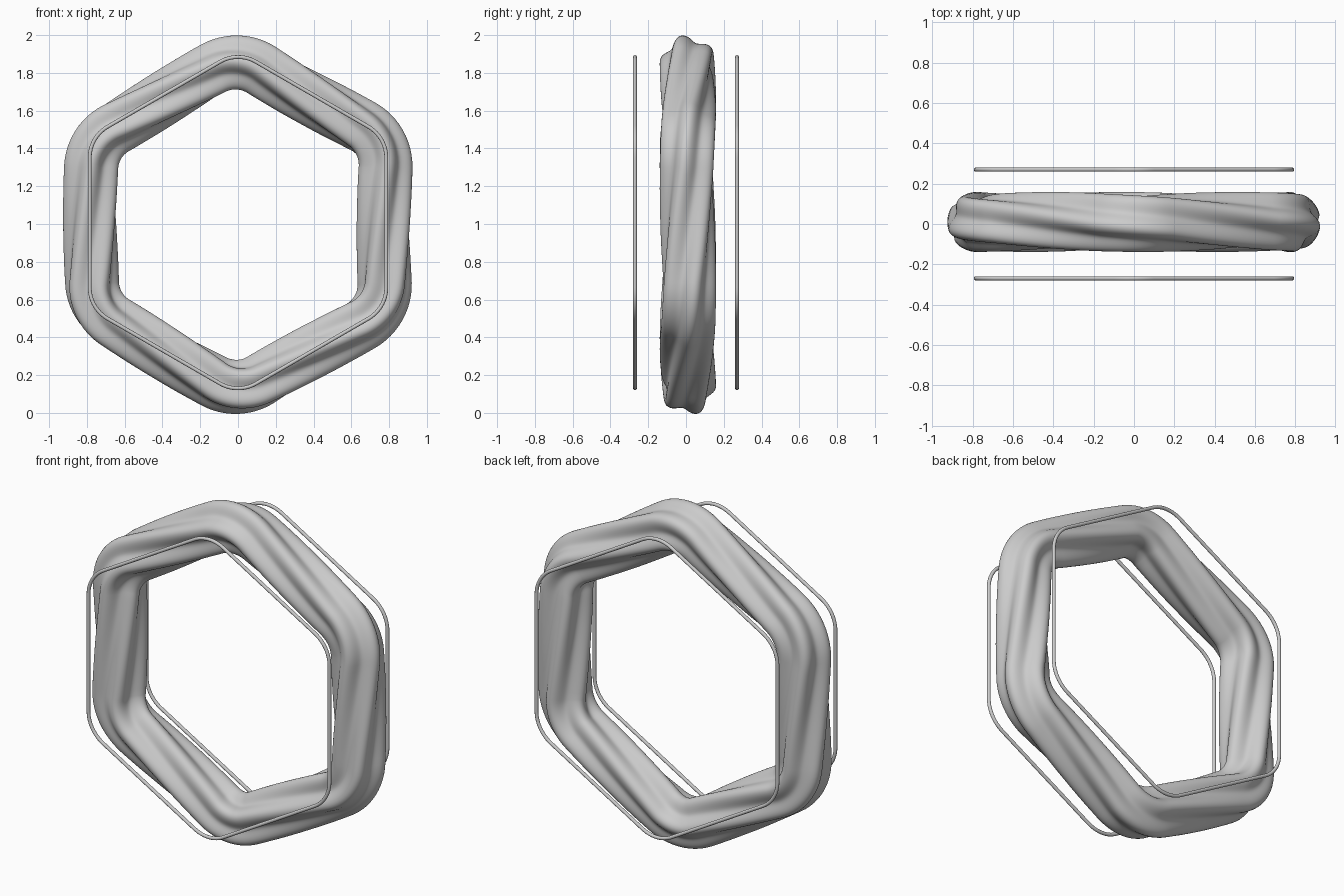
import bpy, bmesh
from math import sin, cos, pi, radians, hypot

if "Cube" in bpy.data.objects:
    bpy.data.objects.remove(bpy.data.objects["Cube"])


def hex_path(apothem, corner, arc_n, side_n):
    """Rounded hexagon, clockwise from the top corner: (x, z, normal angle)."""
    d = (apothem - corner) / cos(pi / 6)
    pts = []
    for k in range(6):
        c = k * pi / 3
        cx, cz = d * sin(c), d * cos(c)
        for i in range(arc_n + 1):
            a = c - pi / 6 + pi / 3 * i / arc_n
            pts.append((cx + corner * sin(a), cz + corner * cos(a), a))
        # straight side to the next corner
        a = c + pi / 6
        x0, z0, _ = pts[-1]
        c2 = c + pi / 3
        x1, z1 = d * sin(c2) + corner * sin(a), d * cos(c2) + corner * cos(a)
        for i in range(1, side_n):
            t = i / side_n
            pts.append((x0 + (x1 - x0) * t, z0 + (z1 - z0) * t, a))
    return pts


def sweep(name, path, radius, sides, centre, lobes=0, depth=0.0, turns=0, phase=0.0):
    """Closed tube with an optionally lobed, twisting section."""
    n = len(path)
    dist = [0.0]
    for i in range(n):
        p, q = path[i], path[(i + 1) % n]
        dist.append(dist[-1] + hypot(q[0] - p[0], q[1] - p[1]))
    total = dist[-1]
    bm = bmesh.new()
    rings = []
    for (x, z, a), s in zip(path, dist):
        twist = phase - 2 * pi * turns * s / total
        ring = []
        for j in range(sides):
            th = 2 * pi * j / sides
            r = radius + depth * cos(lobes * th)
            out, y = r * cos(th + twist), r * sin(th + twist)
            ring.append(bm.verts.new((x + out * sin(a) + centre[0],
                                      y + centre[1],
                                      z + out * cos(a) + centre[2])))
        rings.append(ring)
    for i in range(n):
        A, B = rings[i], rings[(i + 1) % n]
        for j in range(sides):
            k = (j + 1) % sides
            bm.faces.new((A[j], A[k], B[k], B[j]))
    bmesh.ops.recalc_face_normals(bm, faces=bm.faces)
    for f in bm.faces:
        f.smooth = True
    me = bpy.data.meshes.new(name)
    bm.to_mesh(me)
    bm.free()
    ob = bpy.data.objects.new(name, me)
    bpy.context.collection.objects.link(ob)
    return ob


# twisted five-lobed hexagonal ring (one full turn around the loop)
sweep("twisted_ring", hex_path(0.777, 0.25, 12, 16), 0.131, 80, (0, 0.01, 0.994),
      lobes=5, depth=0.018, turns=1, phase=radians(-5))

# thin wire hexagons in front and behind
for name, y in (("front_wire", -0.27), ("back_wire", 0.27)):
    sweep(name, hex_path(0.785, 0.19, 12, 2), 0.01, 12, (0, y, 1.007))
